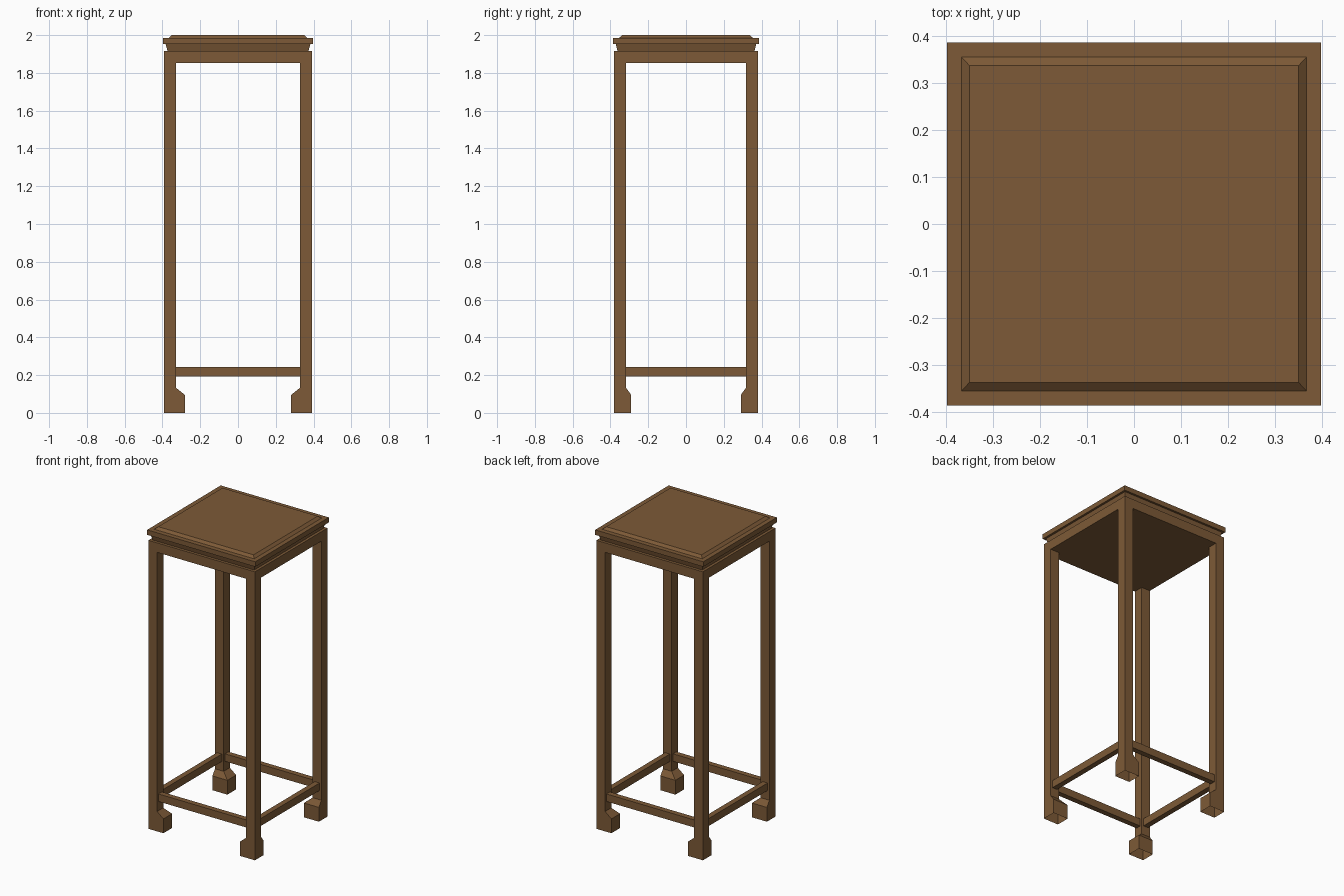
import bpy

if "Cube" in bpy.data.objects:
    bpy.data.objects.remove(bpy.data.objects["Cube"])

wood = bpy.data.materials.new("brown wood")
wood.diffuse_color = (0.205, 0.102, 0.038, 1)
wood.use_nodes = True
wood.node_tree.nodes["Principled BSDF"].inputs["Base Color"].default_value = wood.diffuse_color


def stack(name, rings, bottom=True):
    """Loft rectangles (x0, x1, y0, y1, z) listed from low to high."""
    verts, faces = [], []
    for x0, x1, y0, y1, z in rings:
        verts += [(x0, y0, z), (x1, y0, z), (x1, y1, z), (x0, y1, z)]
    for r in range(len(rings) - 1):
        for i in range(4):
            a, b = r * 4 + i, r * 4 + (i + 1) % 4
            faces.append((a, b, b + 4, a + 4))
    n = len(verts)
    faces.append((n - 4, n - 3, n - 2, n - 1))
    if bottom:
        faces.append((3, 2, 1, 0))
    me = bpy.data.meshes.new(name)
    me.from_pydata(verts, [], faces)
    me.materials.append(wood)
    ob = bpy.data.objects.new(name, me)
    bpy.context.collection.objects.link(ob)
    return ob


def centred(hx, hy, z):
    return (-hx, hx, -hy, hy, z)


LX, LY, T = 0.391, 0.381, 0.064      # outer leg corner and leg thickness

# table top: slab with a raised bevelled panel
stack("top_slab", [centred(0.397, 0.386, 1.952), centred(0.397, 0.386, 1.985)])
stack("raised_panel", [centred(0.367, 0.355, 1.985), centred(0.35, 0.337, 2.0)])
# tapered neck and apron under the top
stack("neck", [centred(0.373, 0.362, 1.915), centred(0.383, 0.372, 1.952)])
stack("apron", [centred(LX, LY, 1.852), centred(LX, LY, 1.915)])

# legs with feet flaring inwards, open underneath
for sx, xn in ((-1, "left"), (1, "right")):
    for sy, yn in ((-1, "front"), (1, "back")):
        def ring(ix, iy, z):
            xs, ys = sorted((sx * LX, sx * ix)), sorted((sy * LY, sy * iy))
            return (*xs, *ys, z)
        stack(f"{yn}_{xn}_leg", [
            ring(0.281, 0.29, 0), ring(0.281, 0.29, 0.095),
            ring(LX - T, LY - T, 0.132), ring(LX - T, LY - T, 1.852)], bottom=False)

# stretchers between the legs
IN, D = 0.014, 0.036
for s, xn, yn in ((-1, "left", "front"), (1, "right", "back")):
    y0, y1 = sorted((s * (LY - IN), s * (LY - IN - D)))
    x0, x1 = sorted((s * (LX - IN), s * (LX - IN - D)))
    ex, ey = LX - T, LY - T
    stack(f"{yn}_stretcher", [(-ex, ex, y0, y1, 0.193), (-ex, ex, y0, y1, 0.243)])
    stack(f"{xn}_stretcher", [(x0, x1, -ey, ey, 0.193), (x0, x1, -ey, ey, 0.243)])
